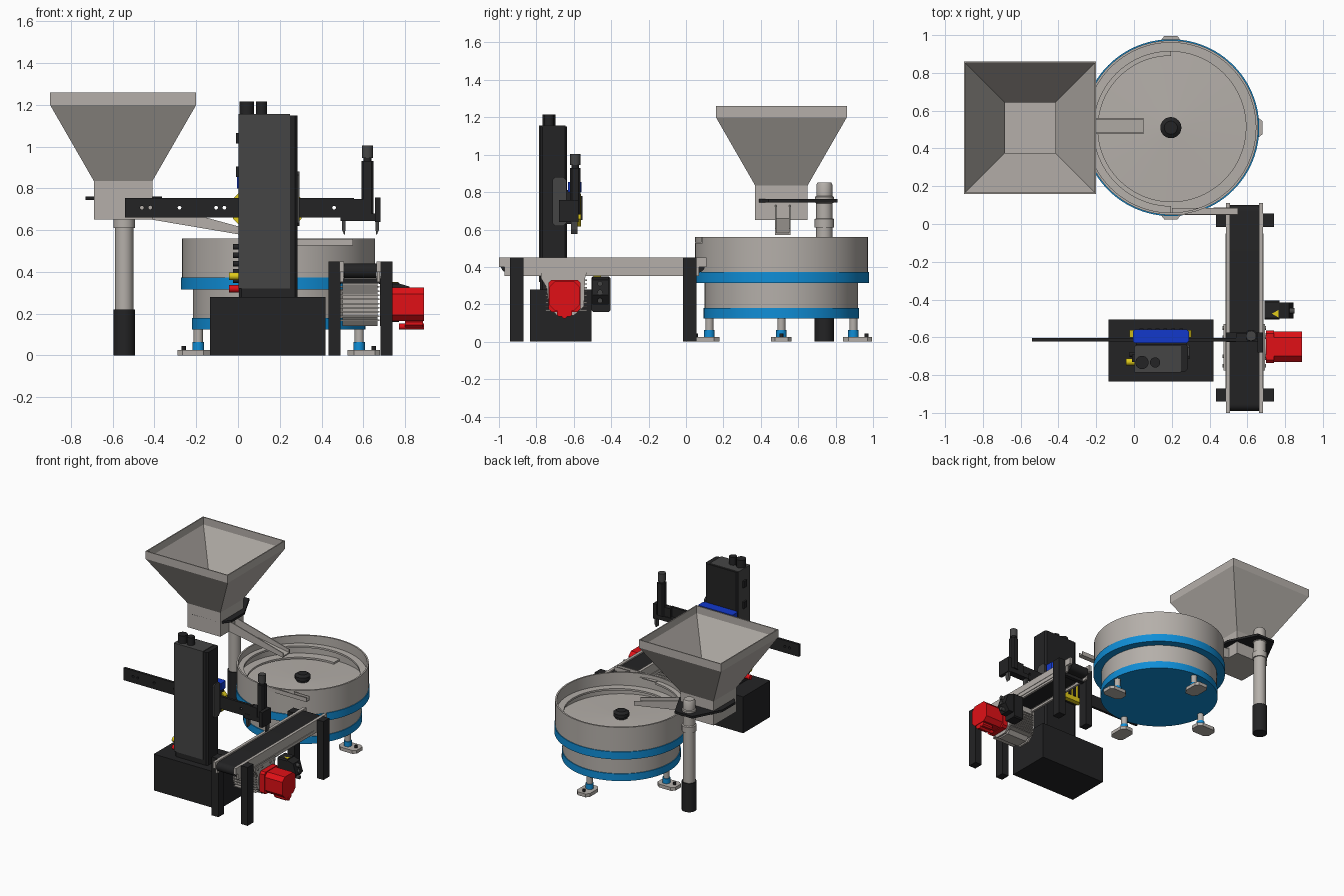
import bpy, bmesh
from math import sin, cos, pi, sqrt, radians
from mathutils import Vector

if "Cube" in bpy.data.objects:
    bpy.data.objects.remove(bpy.data.objects["Cube"])


def material(name, rgb):
    m = bpy.data.materials.new(name)
    m.diffuse_color = (*rgb, 1)
    m.use_nodes = True
    m.node_tree.nodes["Principled BSDF"].inputs["Base Color"].default_value = m.diffuse_color
    return m


STEEL = material("steel", (.46, .43, .40))
BLACK = material("black", (.017, .017, .018))
DARK = material("dark_grey", (.06, .06, .06))
BLUE = material("sky_blue", (.005, .27, .68))
NAVY = material("deep_blue", (.006, .04, .6))
RED = material("red", (.75, .005, .008))
YELLOW = material("yellow", (.75, .6, .01))


def make(name, bm, mat, smooth=False):
    bmesh.ops.recalc_face_normals(bm, faces=bm.faces[:])
    me = bpy.data.meshes.new(name)
    bm.to_mesh(me)
    bm.free()
    me.materials.append(mat)
    ob = bpy.data.objects.new(name, me)
    bpy.context.collection.objects.link(ob)
    if smooth:
        bpy.ops.object.select_all(action='DESELECT')
        ob.select_set(True)
        bpy.context.view_layer.objects.active = ob
        bpy.ops.object.shade_smooth_by_angle(angle=radians(35))
    return ob


def rings(bm, loops, close=False):
    vs = [[bm.verts.new(p) for p in l] for l in loops]
    n = len(vs[0])
    for a, b in zip(vs, vs[1:]):
        for i in range(n):
            bm.faces.new((a[i], a[(i + 1) % n], b[(i + 1) % n], b[i]))
    bm.faces.new(vs[0])
    bm.faces.new(vs[-1])


# profile is (y,z) for axis x, (x,z) for axis y, (x,y) for axis z
def prism(name, axis, pts, a, b, mat, smooth=False):
    put = {'x': lambda p, t: (t, *p), 'y': lambda p, t: (p[0], t, p[1]), 'z': lambda p, t: (*p, t)}[axis]
    bm = bmesh.new()
    rings(bm, [[put(p, t) for p in pts] for t in (a, b)])
    return make(name, bm, mat, smooth)


def chamfered(u0, u1, v0, v1, c):
    return [(u0 + c, v0), (u1 - c, v0), (u1, v0 + c), (u1, v1 - c),
            (u1 - c, v1), (u0 + c, v1), (u0, v1 - c), (u0, v0 + c)]


def box(name, x0, x1, y0, y1, z0, z1, mat):
    return prism(name, 'z', [(x0, y0), (x1, y0), (x1, y1), (x0, y1)], z0, z1, mat)


def circle(u, v, r, n=32):
    return [(u + r * cos(2 * pi * i / n), v + r * sin(2 * pi * i / n)) for i in range(n)]


def cyl(name, axis, u, v, r, a, b, mat, n=32):
    return prism(name, axis, circle(u, v, r, n), a, b, mat, True)


def lathe(name, cx, cy, prof, mat, n=96, phase=0, smooth=True):
    bm = bmesh.new()
    rings(bm, [[(cx + r * cos(phase + 2 * pi * i / n), cy + r * sin(phase + 2 * pi * i / n), z)
                for i in range(n)] for r, z in prof])
    return make(name, bm, mat, smooth)


def cut(ob, cutter):
    m = ob.modifiers.new("cut", 'BOOLEAN')
    m.operation, m.object, m.solver = 'DIFFERENCE', cutter, 'EXACT'
    cutter.hide_render = True
    cutter.hide_set(True)


# hopper: open funnel, square neck, chute
q = sqrt(2)
lathe("hopper", -.55, .51, [(r * q, z) for r, z in (
    (.14, .65), (.14, .835), (.35, 1.2), (.35, 1.26), (.342, 1.26), (.342, 1.203), (.134, .838), (.134, .66))],
    STEEL, 4, pi / 4, False)
prism("chute_floor", 'y', [(-.41, .65), (.05, .572), (.05, .582), (-.41, .66)], .476, .56, STEEL)
for n, y in (("front", .476), ("back", .552)):
    prism("chute_wall_" + n, 'y', [(-.41, .65), (.05, .572), (.05, .605), (-.41, .73)], y, y + .008, STEEL)

# hopper stand
plate = prism("hopper_bracket", 'z', [(-.66, .37), (-.43, .37), (-.365, .44), (-.365, .6), (-.47, .81),
                                      (-.62, .81), (-.73, .6), (-.73, .44)], .745, .762, BLACK)
cut(plate, box("neck_cutter", -.685, -.415, .375, .645, .7, .8, BLACK))
cyl("stand_foot", 'z', -.545, .74, .052, 0, .22, BLACK)
cyl("stand_pole", 'z', -.545, .74, .044, .22, .62, STEEL)
lathe("stand_clamp", -.545, .74, [(.052, .61), (.052, .655), (.044, .66), (.044, .74), (.05, .745),
                                  (.05, .775), (.043, .78), (.043, .84), (.036, .852)], STEEL, 32)

# vibratory bowl
BX, BY = .195, .51
lathe("bowl", BX, BY, [(.02, .425), (.44, .395), (.45, .395), (.45, .56), (.462, .56), (.462, .37), (.02, .37)], STEEL)
for n, r, z0, z1, m in (("upper_ring", .468, .315, .373, BLUE), ("lower_drum", .41, .17, .32, STEEL),
                        ("lower_ring", .416, .125, .18, BLUE)):
    lathe(n, BX, BY, [(r, z0), (r, z1)], m)
lathe("bowl_knob", BX, BY, [(.045, .415), (.045, .435), (.056, .44), (.056, .465), (.035, .48)], BLACK, 24)

# spiral track inside the bowl
bm, loops, N = bmesh.new(), [], 120
for i in range(N + 1):
    t = i / N
    a, r, z = pi / 2 + 3 * pi * t, .38 + .035 * t, .415 + .115 * t
    loops.append([(BX + s * cos(a), BY + s * sin(a), h) for s, h in
                  ((r, z), (.452, z), (.452, z - .014), (r, z - .014))])
rings(bm, loops)
make("spiral_track", bm, STEEL, True)
box("outlet_floor", .2, .55, .05, .086, .526, .533, STEEL)
box("outlet_wall_front", .2, .55, .048, .054, .526, .558, STEEL)
box("outlet_wall_back", .42, .55, .082, .087, .526, .558, STEEL)

# four bowl feet
for k in range(4):
    d = Vector((cos(k * pi / 2), sin(k * pi / 2)))
    s = Vector((-d.y, d.x))
    c = Vector((BX, BY))
    pts = [c + d * u + s * v for u, v in ((.33, -.03), (.36, -.055), (.46, -.055), (.485, -.035),
                                          (.485, .035), (.46, .055), (.36, .055), (.33, .03))]
    prism(f"foot_plate_{k}", 'z', pts, 0, .026, STEEL)
    p = c + d * .385
    cyl(f"foot_pad_{k}", 'z', *p, .028, .026, .064, BLUE, 24)
    cyl(f"foot_post_{k}", 'z', *p, .022, .064, .13, STEEL, 24)
    cyl(f"foot_bolt_{k}", 'z', *(c + d * .455), .01, .026, .045, BLACK, 12)

# robot base and column
box("robot_base", -.134, .42, -.835, -.505, 0, .28, BLACK)
prism("column", 'z', chamfered(.005, .285, -.78, -.636, .012), .28, 1.15, BLACK)
box("column_cover", .003, .25, -.786, -.645, .32, 1.155, DARK)
for n, x, r in (("a", .042, .035), ("b", .112, .027)):
    cyl("column_cap_" + n, 'z', x, -.733, r, 1.15, 1.215, BLACK, 24)
for i, z in enumerate((.36, .4, .44, .48, .52)):
    cyl(f"cable_gland_{i}", 'x', -.69, z, .013, -.025, .01, BLACK, 12)
for n, z, m in (("yellow", .38, YELLOW), ("red", .32, RED)):
    cyl("button_" + n, 'x', -.73, z, .018, -.042, .01, m, 16)
for i, z in enumerate((.88, 1.04)):
    box(f"column_clip_{i}", -.01, .01, -.73, -.69, z - .025, z + .025, BLACK)
prism("column_side_unit", 'x', chamfered(-.715, -.64, .62, .88, .015), .28, .294, DARK)

# carriage on the back of the column
prism("carriage_plate", 'y', chamfered(-.025, .305, .615, .79, .04), -.6, -.562, YELLOW)
prism("carriage_cover", 'z', chamfered(-.005, .29, -.63, -.558, .01), .8, .855, NAVY)
box("carriage_core", .01, .28, -.645, -.57, .63, .81, BLACK)
for i in range(6):
    box(f"carriage_rib_{i}", .03 + i * .042, .05 + i * .042, -.575, -.553, .65, .78, BLACK)

# horizontal arm with through holes
arm = box("arm", -.54, .555, -.622, -.603, .66, .755, BLACK)
for i, x in enumerate((-.46, -.42, -.28, -.105, -.065, .46)):
    cut(arm, cyl(f"hole_cutter_{i}", 'y', x, .708, .009, -.65, -.55, BLACK, 12))

# gripper
box("gripper_mount", .54, .6, -.625, -.58, .67, .75, BLACK)
prism("gripper_body", 'z', chamfered(.592, .648, -.62, -.565, .01), .68, .93, BLACK)
cyl("gripper_neck", 'z', .62, -.592, .02, .93, .95, BLACK, 20)
cyl("gripper_cap", 'z', .62, -.592, .027, .945, 1.005, DARK, 20)
box("gripper_rail", .49, .68, -.625, -.575, .645, .68, BLACK)
box("gripper_side", .655, .683, -.68, -.575, .64, .757, BLACK)
for n, x, s in (("left", .498, 1), ("right", .675, -1)):
    prism("finger_" + n, 'y', [(x, .65), (x, .6), (x + .012 * s, .575), (x + .016 * s, .6), (x + .016 * s, .65)],
          -.615, -.58, DARK)

# conveyor
belt = [(.065 + .035 * sin(a), .405 + .035 * cos(a)) for a in [pi * i / 10 for i in range(11)]]
belt += [(-.955 - .035 * sin(a), .405 - .035 * cos(a)) for a in [pi * i / 10 for i in range(11)]]
prism("belt", 'x', belt, .508, .662, BLACK, True)
for n, x in (("left", .486), ("right", .662)):
    box("rail_top_" + n, x, x + .022, -1, .11, .4, .45, STEEL)
    box("rail_bottom_" + n, x + .003, x + .019, -.97, .07, .352, .4, STEEL)
    box("rail_strip_" + n, x - .002, x + .024, -.88, -.05, .368, .378, STEEL)
for n, x in (("left", .434), ("right", .683)):
    for e, y in (("front", -.94), ("back", -.015)):
        box(f"conveyor_leg_{e}_{n}", x, x + .057, y, y + .07, 0, .45, BLACK)
for e, y in (("front", -.905), ("back", .02)):
    box("cross_bar_" + e, .48, .69, y - .015, y + .015, .345, .368, BLACK)

# drive unit with fins below the belt
drive = [(-.775, .37), (-.775, .34), (-.745, .29), (-.735, .19), (-.69, .14), (-.6, .14), (-.545, .19),
         (-.54, .34), (-.53, .37)]
prism("drive_housing", 'x', drive, .5, .668, STEEL)
for n, x in (("left", .474), ("right", .68)):
    prism("drive_plate_" + n, 'x', drive, x, x + .014, STEEL)
    for i, y in enumerate((-.75, -.7, -.6, -.55)):
        cyl(f"drive_bolt_{n}_{i}", 'x', y, .352, .01, x - .006, x + .02, STEEL, 8)
for i in range(9):
    box(f"drive_fin_{i}", .49, .678, -.752, -.53, .165 + i * .02, .172 + i * .02, STEEL)

# red motor
cyl("gearbox", 'x', -.65, .245, .07, .69, .74, STEEL)
prism("motor_flange", 'x', chamfered(-.735, -.565, .16, .33, .015), .7, .74, RED)
prism("motor", 'x', chamfered(-.73, -.57, .165, .325, .03), .735, .89, RED)
prism("motor_plug", 'x', chamfered(-.69, -.61, .135, .17, .01), .8, .885, RED)
cyl("motor_cable", 'x', -.65, .138, .014, .77, .89, RED, 12)

# control box
prism("control_box", 'x', chamfered(-.505, -.405, .16, .35, .008), .69, .77, BLACK)
prism("control_head", 'y', [(.77, .2), (.81, .2), (.845, .25), (.82, .33), (.77, .345)], -.5, -.415, BLACK)
prism("warning_mark", 'z', [(.73, -.475), (.765, -.495), (.765, -.455)], .35, .353, YELLOW)
for i, z in enumerate((.22, .265, .31)):
    cyl(f"control_knob_{i}", 'x', -.46, z, .014, .8, .85, DARK, 16)
